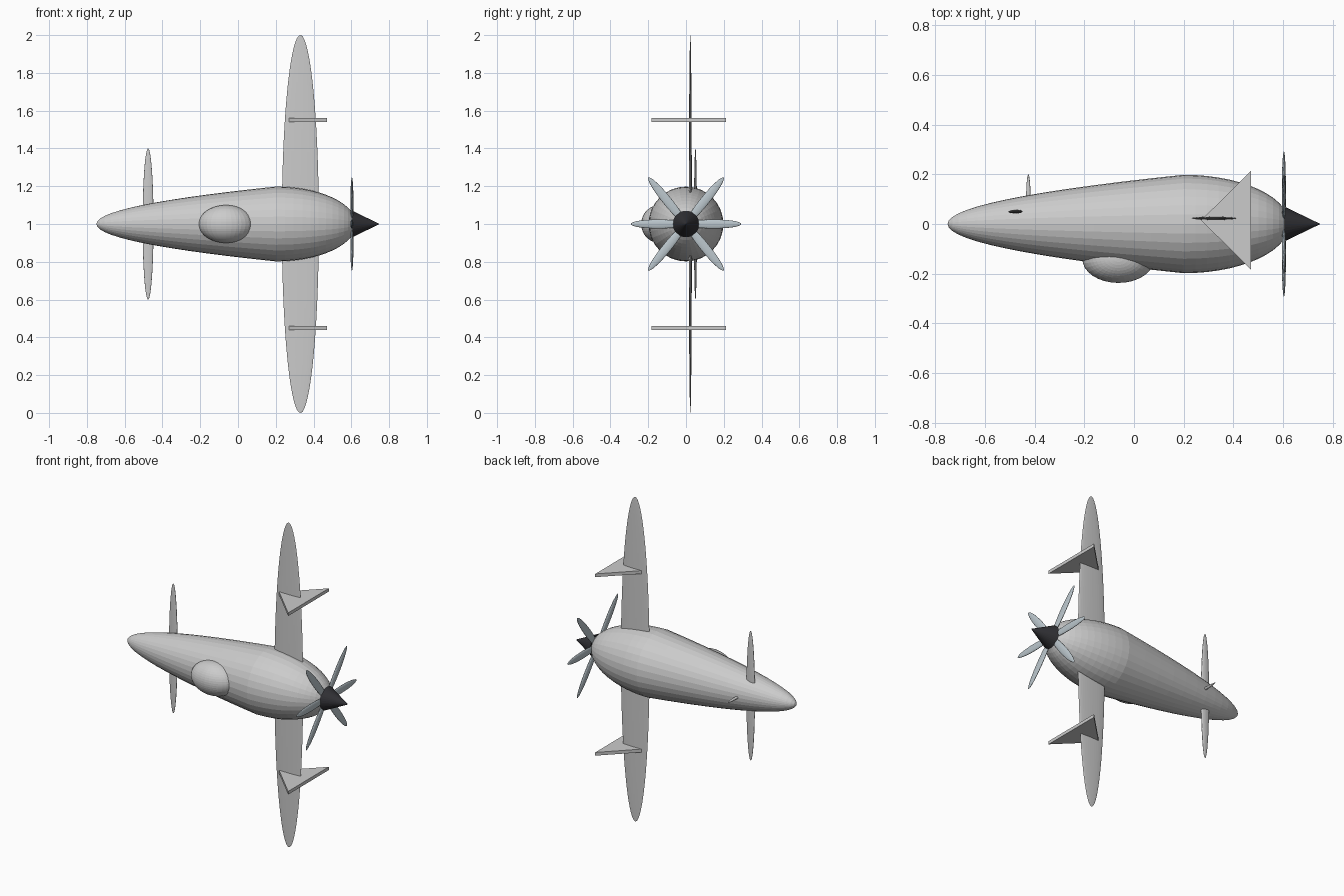
import bpy, bmesh, math
from mathutils import Matrix, Vector

if "Cube" in bpy.data.objects:
    bpy.data.objects.remove(bpy.data.objects["Cube"])


def finish(name, bm, mat=None):
    bmesh.ops.recalc_face_normals(bm, faces=bm.faces)
    me = bpy.data.meshes.new(name)
    bm.to_mesh(me)
    bm.free()
    ob = bpy.data.objects.new(name, me)
    bpy.context.collection.objects.link(ob)
    if mat:
        me.materials.append(mat)
    return ob


def material(name, rgb):
    m = bpy.data.materials.new(name)
    m.diffuse_color = (*rgb, 1)
    m.use_nodes = True
    m.node_tree.nodes["Principled BSDF"].inputs["Base Color"].default_value = m.diffuse_color
    return m


def ellipsoid(name, centre, radii, mat=None, rot=Matrix(), segs=32, rings=24):
    bm = bmesh.new()
    m = Matrix.Translation(centre) @ rot @ Matrix.Diagonal((*radii, 1))
    bmesh.ops.create_uvsphere(bm, u_segments=segs, v_segments=rings, radius=1, matrix=m)
    return finish(name, bm, mat)


def lathe_x(name, profile, segs=32, mat=None):
    # Revolve (x, radius) points about the aircraft's long axis
    bm = bmesh.new()
    vs = [bm.verts.new((x, 0, 1 + r)) for x, r in profile]
    es = [bm.edges.new(p) for p in zip(vs, vs[1:])]
    bmesh.ops.spin(bm, geom=vs + es, cent=(0, 0, 1), axis=(1, 0, 0),
                   angle=2 * math.pi, steps=segs, use_merge=True)
    bmesh.ops.remove_doubles(bm, verts=bm.verts, dist=1e-5)
    return finish(name, bm, mat)


dark = material("dark", (0.03, 0.03, 0.035))
steel = material("steel", (0.5, 0.57, 0.61))

# Fuselage: tapering tail and elliptical nose
tail = [(-0.75 + 0.95 * t * t, 0.198 * t) for t in (i / 14 for i in range(15))]
nose = [(0.2 + 0.425 * math.sin(a), 0.198 * math.cos(a))
        for a in (math.pi / 2 * i / 14 for i in range(1, 15))]
lathe_x("fuselage", tail + nose)

# Propeller hub cone
lathe_x("spinner", [(0.605, 0), (0.605, 0.07), (0.75, 0)], 32, dark)

# Canopy
ellipsoid("canopy", (-0.063, -0.14, 1), (0.145, 0.097, 0.1))

# Wings, tailplane and fin
ellipsoid("wing", (0.33, 0.023, 1), (0.098, 0.008, 1.0), rings=48)
ellipsoid("tailplane", (-0.476, 0.05, 1), (0.029, 0.008, 0.4), rings=32)
ellipsoid("fin", (-0.425, 0.1, 1), (0.009, 0.1, 0.008))

# Six propeller blades
for i, (deg, tip) in enumerate([(0, 0.293), (51, 0.317), (129, 0.317),
                                (180, 0.293), (231, 0.317), (309, 0.317)]):
    rot = Matrix.Rotation(math.radians(deg), 4, 'X')
    centre = Vector((0.603, 0, 1)) + rot @ Vector((0, tip / 2, 0))
    ellipsoid(f"propeller_blade_{i + 1}", centre, (0.008, tip / 2, 0.024), steel, rot, 24, 16)

# Triangular plates on each wing
for side, z in (("upper", 1.55), ("lower", 0.45)):
    bm = bmesh.new()
    f = bm.faces.new([bm.verts.new((x, y, z - 0.01))
                      for x, y in ((0.27, 0.015), (0.47, -0.183), (0.47, 0.213))])
    ext = bmesh.ops.extrude_face_region(bm, geom=[f])["geom"]
    bmesh.ops.translate(bm, vec=(0, 0, 0.02),
                        verts=[v for v in ext if isinstance(v, bmesh.types.BMVert)])
    # Close the base of the plate if the extrusion consumed it
    bmesh.ops.holes_fill(bm, edges=bm.edges)
    finish(side + "_wing_plate", bm)
